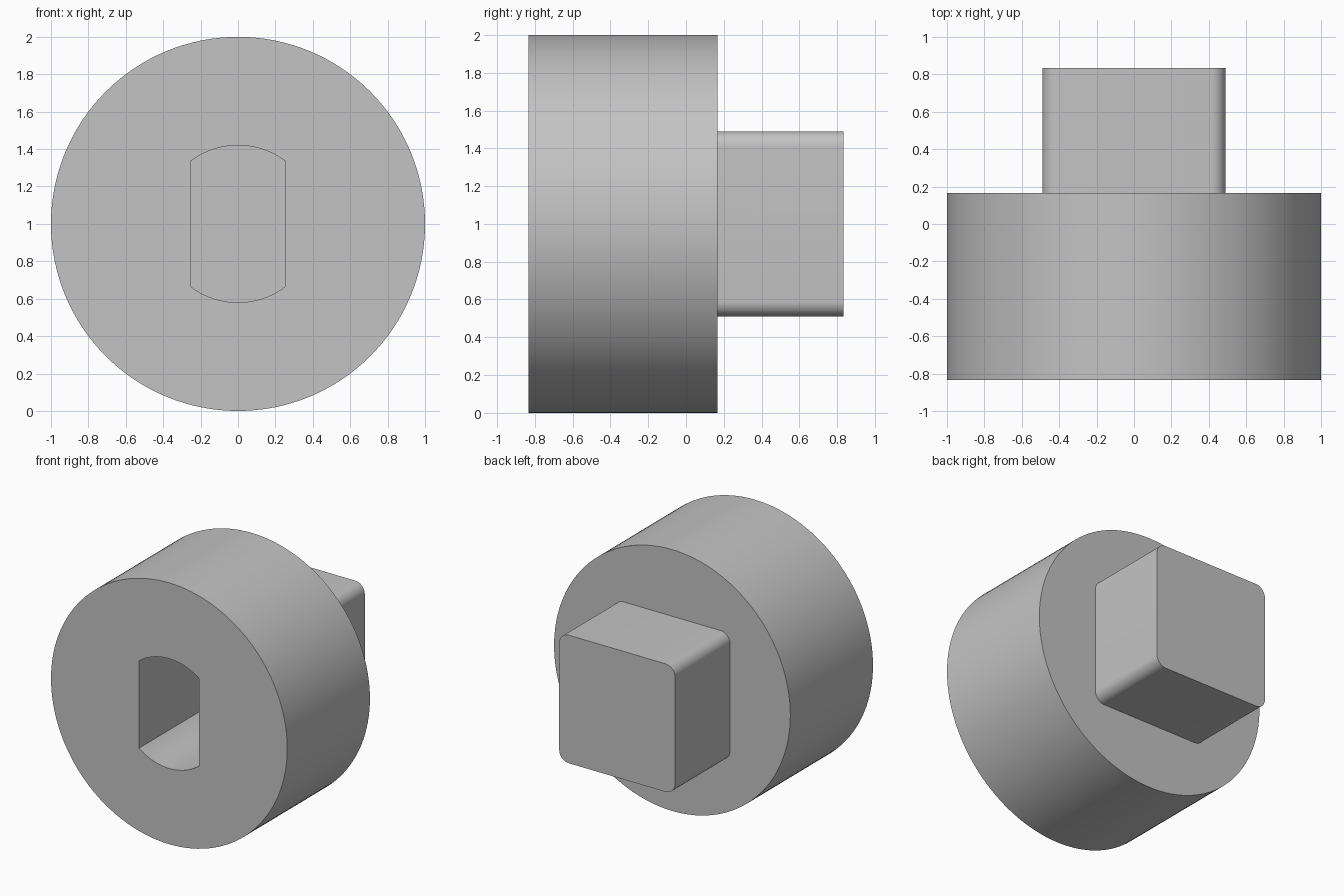
import bpy
import bmesh
from math import asin, cos, sin, pi, radians

cube = bpy.data.objects.get("Cube")
if cube:
    bpy.data.objects.remove(cube, do_unlink=True)

FRONT, SHOULDER, BACK = -0.833, 0.167, 0.833
AXIS_Z = 1.0

grey = bpy.data.materials.new("plain grey")
grey.use_nodes = True
colour = (0.55, 0.55, 0.55, 1)
grey.diffuse_color = colour
grey.node_tree.nodes["Principled BSDF"].inputs["Base Color"].default_value = colour


def arc(cx, cz, radius, start, end, steps):
    """Points along an arc in the XZ plane."""
    angles = [start + (end - start) * i / steps for i in range(steps + 1)]
    return [(cx + radius * cos(a), cz + radius * sin(a)) for a in angles]


def prism(name, outline, y0, y1):
    """Extrude an XZ outline from y0 to y1."""
    bm = bmesh.new()
    face = bm.faces.new([bm.verts.new((x, y0, AXIS_Z + z)) for x, z in outline])
    ext = bmesh.ops.extrude_face_region(bm, geom=[face])
    verts = [g for g in ext["geom"] if isinstance(g, bmesh.types.BMVert)]
    bmesh.ops.translate(bm, vec=(0, y1 - y0, 0), verts=verts)
    bmesh.ops.recalc_face_normals(bm, faces=bm.faces)
    mesh = bpy.data.meshes.new(name)
    bm.to_mesh(mesh)
    bm.free()
    mesh.materials.append(grey)
    obj = bpy.data.objects.new(name, mesh)
    bpy.context.collection.objects.link(obj)
    return obj


def combine(target, tool, operation):
    """Apply a boolean and discard the tool."""
    mod = target.modifiers.new(operation.title(), "BOOLEAN")
    mod.operation = operation
    mod.solver = "EXACT"
    mod.object = tool
    bpy.ops.object.modifier_apply(modifier=mod.name)
    bpy.data.objects.remove(tool, do_unlink=True)


# Round body
body = prism("round_adapter_body", arc(0, 0, 1.0, 0, 2 * pi, 128)[:-1], FRONT, SHOULDER)

# Square drive with rounded corners, sunk slightly into the body
half, corner = 0.49, 0.08
inner = half - corner
square = []
for i, (sx, sz) in enumerate([(1, 1), (-1, 1), (-1, -1), (1, -1)]):
    square += arc(sx * inner, sz * inner, corner, i * pi / 2, (i + 1) * pi / 2, 10)
drive = prism("square_drive", square, SHOULDER - 0.1, BACK)

# Socket cutter: a circle with two flat sides
radius, flat = 0.42, 0.255
spread = asin(flat / radius)
slot = []
for middle in (pi / 2, -pi / 2):
    slot += arc(0, 0, radius, middle - spread, middle + spread, 24)
socket = prism("socket_cutter", slot, FRONT - 0.1, SHOULDER)
socket.hide_render = True

bpy.ops.object.select_all(action="DESELECT")
bpy.context.view_layer.objects.active = body
body.select_set(True)
combine(body, drive, "UNION")
combine(body, socket, "DIFFERENCE")
bpy.ops.object.shade_smooth_by_angle(angle=radians(30))
